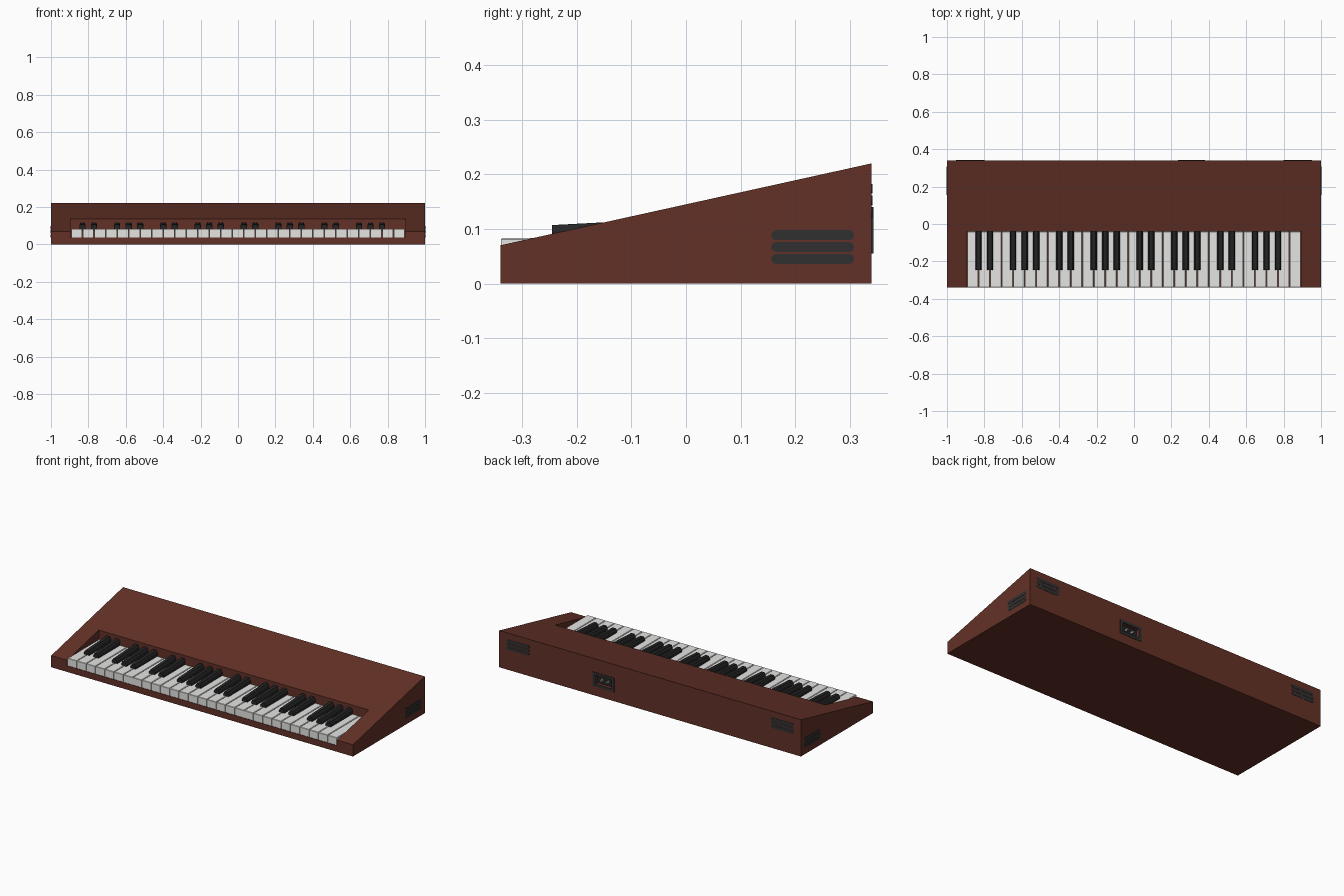
import bpy, bmesh, math
from mathutils import Vector

if "Cube" in bpy.data.objects:
    bpy.data.objects.remove(bpy.data.objects["Cube"])


def material(name, rgb):
    m = bpy.data.materials.new(name)
    m.diffuse_color = (*rgb, 1)
    m.use_nodes = True
    m.node_tree.nodes["Principled BSDF"].inputs["Base Color"].default_value = m.diffuse_color
    return m


BROWN = material("red brown case", (0.127, 0.031, 0.020))
WHITE = material("white keys", (0.78, 0.78, 0.77))
BLACK = material("black keys", (0.018, 0.018, 0.019))
DARK = material("dark vents", (0.030, 0.030, 0.031))
METAL = material("pin metal", (0.45, 0.45, 0.46))


def finish(name, bm, mat):
    bmesh.ops.recalc_face_normals(bm, faces=bm.faces)
    me = bpy.data.meshes.new(name)
    bm.to_mesh(me)
    bm.free()
    me.materials.append(mat)
    ob = bpy.data.objects.new(name, me)
    bpy.context.collection.objects.link(ob)
    return ob


def extrude(bm, points, offset):
    """Close a planar outline into a solid along offset."""
    face = bm.faces.new([bm.verts.new(p) for p in points])
    ext = bmesh.ops.extrude_face_region(bm, geom=[face], use_keep_orig=True)
    verts = [g for g in ext["geom"] if isinstance(g, bmesh.types.BMVert)]
    bmesh.ops.translate(bm, verts=verts, vec=Vector(offset))
    return verts


def box(bm, x0, x1, y0, y1, z0, z1):
    extrude(bm, [(x0, y0, z0), (x1, y0, z0), (x1, y1, z0), (x0, y1, z0)],
            (0, 0, z1 - z0))


HALF_KEYS, BACK_KEYS = 0.893, -0.04
SOCKET = (0.236, 0.38, 0.055, 0.14)   # x0, x1, z0, z1

# wedge case
bm = bmesh.new()
profile = [(-0.34, 0), (0.34, 0), (0.34, 0.22), (-0.34, 0.07)]
extrude(bm, [(-1, y, z) for y, z in profile], (2, 0, 0))
case = finish("case", bm, BROWN)


def cut(target, *dims):
    bm = bmesh.new()
    box(bm, *dims)
    cutter = finish("cutter", bm, BROWN)
    cutter.hide_render = True
    mod = target.modifiers.new("cut", "BOOLEAN")
    mod.operation, mod.solver, mod.object = "DIFFERENCE", "EXACT", cutter
    bpy.context.view_layer.objects.active = target
    bpy.ops.object.modifier_apply(modifier=mod.name)
    bpy.data.objects.remove(cutter)


# key well and socket opening
cut(case, -HALF_KEYS - 0.002, HALF_KEYS + 0.002, -0.5, BACK_KEYS, 0.037, 0.4)
x0, x1, z0, z1 = SOCKET
cut(case, x0 + 0.016, x1 - 0.016, 0.315, 0.5, z0 + 0.014, z1 - 0.014)

# white keys: four octaves plus one
COUNT = 29
pitch = 2 * HALF_KEYS / COUNT
bm = bmesh.new()
for i in range(COUNT):
    x = -HALF_KEYS + i * pitch
    box(bm, x + 0.0015, x + pitch - 0.0015, -0.339, BACK_KEYS, 0.038, 0.083)
top_edges = [e for e in bm.edges if all(v.co.z > 0.08 for v in e.verts)]
bmesh.ops.bevel(bm, geom=top_edges, offset=0.002, segments=1, affect="EDGES")
finish("white_keys", bm, WHITE)

# black keys: sloped tops, tapered sides
bm = bmesh.new()
for i in range(1, COUNT):
    if i % 7 in (1, 2, 4, 5, 6):
        x = -HALF_KEYS + i * pitch
        rings = []
        for y, top in ((-0.245, 0.107), (BACK_KEYS, 0.118)):
            section = [(-0.017, 0.075), (0.017, 0.075), (0.017, top - 0.012),
                       (0.010, top), (-0.010, top), (-0.017, top - 0.012)]
            rings.append([bm.verts.new((x + dx, y, z)) for dx, z in section])
        a, b = rings
        bm.faces.new(a)
        bm.faces.new(b)
        for k in range(6):
            n = (k + 1) % 6
            bm.faces.new((a[k], a[n], b[n], b[k]))
finish("black_keys", bm, BLACK)


def slot(half_length, radius, steps=6):
    """Outline of a slot with rounded ends, as (u, v)."""
    pts = []
    for side, start in ((1, -90), (-1, 90)):
        for k in range(steps + 1):
            a = math.radians(start + 180 * k / steps)
            pts.append((side * (half_length - radius) + radius * math.cos(a),
                        radius * math.sin(a)))
    return pts


# vents on both sides and at both ends of the back
side_vents, back_vents = bmesh.new(), bmesh.new()
for s in (-1, 1):
    for k in range(3):
        pts = slot(0.076, 0.009)
        extrude(side_vents, [(s * 0.998, 0.232 + u, 0.045 + 0.0218 * k + v)
                             for u, v in pts], (s * 0.0035, 0, 0))
        extrude(back_vents, [(s * 0.876 + u, 0.338, 0.130 + 0.0218 * k + v)
                             for u, v in pts], (0, 0.0035, 0))
finish("side_vents", side_vents, DARK)
finish("back_vents", back_vents, DARK)

# power socket: frame, recess floor and pins
bm = bmesh.new()
box(bm, x0, x1, 0.338, 0.343, z0, z1)
frame = finish("socket_frame", bm, DARK)
cut(frame, x0 + 0.018, x1 - 0.018, 0.3, 0.5, z0 + 0.016, z1 - 0.016)
bm = bmesh.new()
box(bm, x0 + 0.017, x1 - 0.017, 0.316, 0.32, z0 + 0.015, z1 - 0.015)
finish("socket_floor", bm, BLACK)
bm = bmesh.new()
cx, cz = (x0 + x1) / 2, (z0 + z1) / 2
for dx in (-0.02, 0.02):
    box(bm, cx + dx - 0.004, cx + dx + 0.004, 0.319, 0.338, cz - 0.006, cz + 0.006)
finish("socket_pins", bm, METAL)
